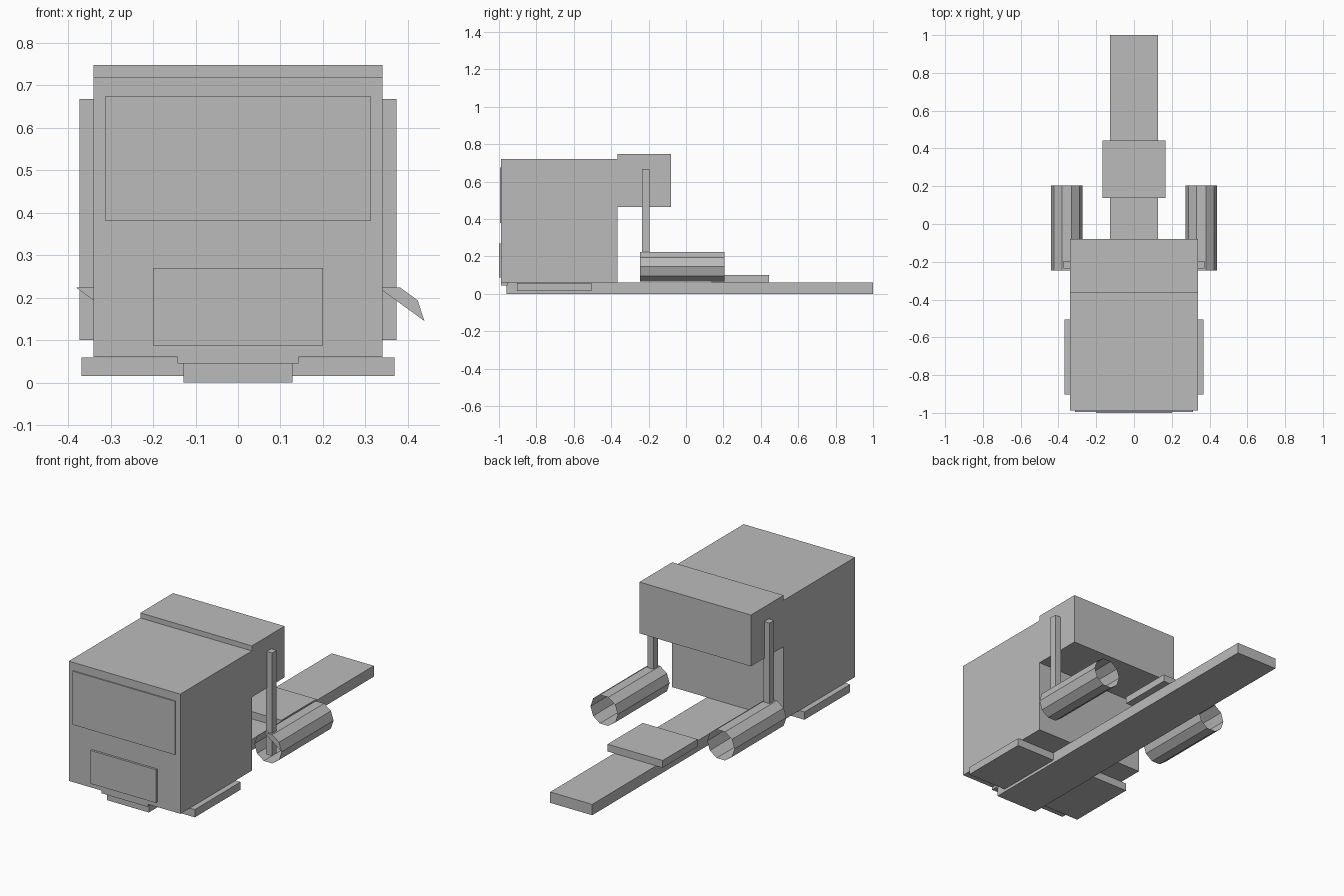
import bpy, bmesh, math

if "Cube" in bpy.data.objects:
    bpy.data.objects.remove(bpy.data.objects["Cube"])

grey = bpy.data.materials.new("plain grey")
grey.diffuse_color = (0.5, 0.5, 0.5, 1)
grey.use_nodes = True
grey.node_tree.nodes["Principled BSDF"].inputs["Base Color"].default_value = grey.diffuse_color


def finish(name, bm):
    mesh = bpy.data.meshes.new(name)
    bm.to_mesh(mesh)
    bm.free()
    mesh.materials.append(grey)
    obj = bpy.data.objects.new(name, mesh)
    bpy.context.collection.objects.link(obj)
    return obj


def box(name, x, y, z):
    """Box from (min, max) ranges on each axis."""
    bm = bmesh.new()
    bmesh.ops.create_cube(bm, size=1)
    for v in bm.verts:
        v.co = [r[0] + (c + 0.5) * (r[1] - r[0]) for c, r in zip(v.co, (x, y, z))]
    return finish(name, bm)


def tank(name, cx, cz=0.145, r=0.083, y0=-0.247, y1=0.205, sides=10):
    """Open ten-sided tube along y, with a partial plate over the top of its front end."""
    bm = bmesh.new()
    rings = []
    for y in (y0, y1):
        rings.append([bm.verts.new((cx + r * math.cos(a), y, cz + r * math.sin(a)))
                      for a in (math.tau * i / sides for i in range(sides))])
    front, back = rings
    for i in range(sides):
        j = (i + 1) % sides
        bm.faces.new((front[i], front[j], back[j], back[i]))
    bm.normal_update()
    # front plate covers only the upper four corners
    bm.faces.new(front[3::-1])
    for f in bm.faces:
        f.normal_update()
        c = f.calc_center_median()
        out = -f.normal.y if len(set(v.co.y for v in f.verts)) == 1 else \
            f.normal.x * (c.x - cx) + f.normal.z * (c.z - cz)
        if out < 0:
            f.normal_flip()
    return finish(name, bm)


# Frame rail and trailer coupling plate
box("chassis", (-0.128, 0.128), (-0.96, 1.0), (0, 0.06))
box("coupling_plate", (-0.168, 0.168), (0.137, 0.443), (0.06, 0.1))

# Cab with raised rear overhang
box("cab", (-0.34, 0.34), (-0.988, -0.365), (0.06, 0.72))
box("rear_overhang", (-0.34, 0.34), (-0.365, -0.08), (0.465, 0.748))

# Front details
box("windscreen", (-0.312, 0.312), (-0.995, -0.988), (0.38, 0.675))
box("grille", (-0.2, 0.2), (-1.0, -0.988), (0.087, 0.27))
box("lower_bumper", (-0.142, 0.142), (-0.988, -0.955), (0.045, 0.06))

# Steps, exhaust stacks and fuel tanks on both sides
for side, s in (("left", -1), ("right", 1)):
    box(side + "_step", sorted((s * 0.128, s * 0.369)), (-0.903, -0.505), (0.016, 0.059))
    box(side + "_exhaust_stack", sorted((s * 0.335, s * 0.373)), (-0.235, -0.196), (0.1, 0.668))
    tank(side + "_fuel_tank", s * 0.356)
